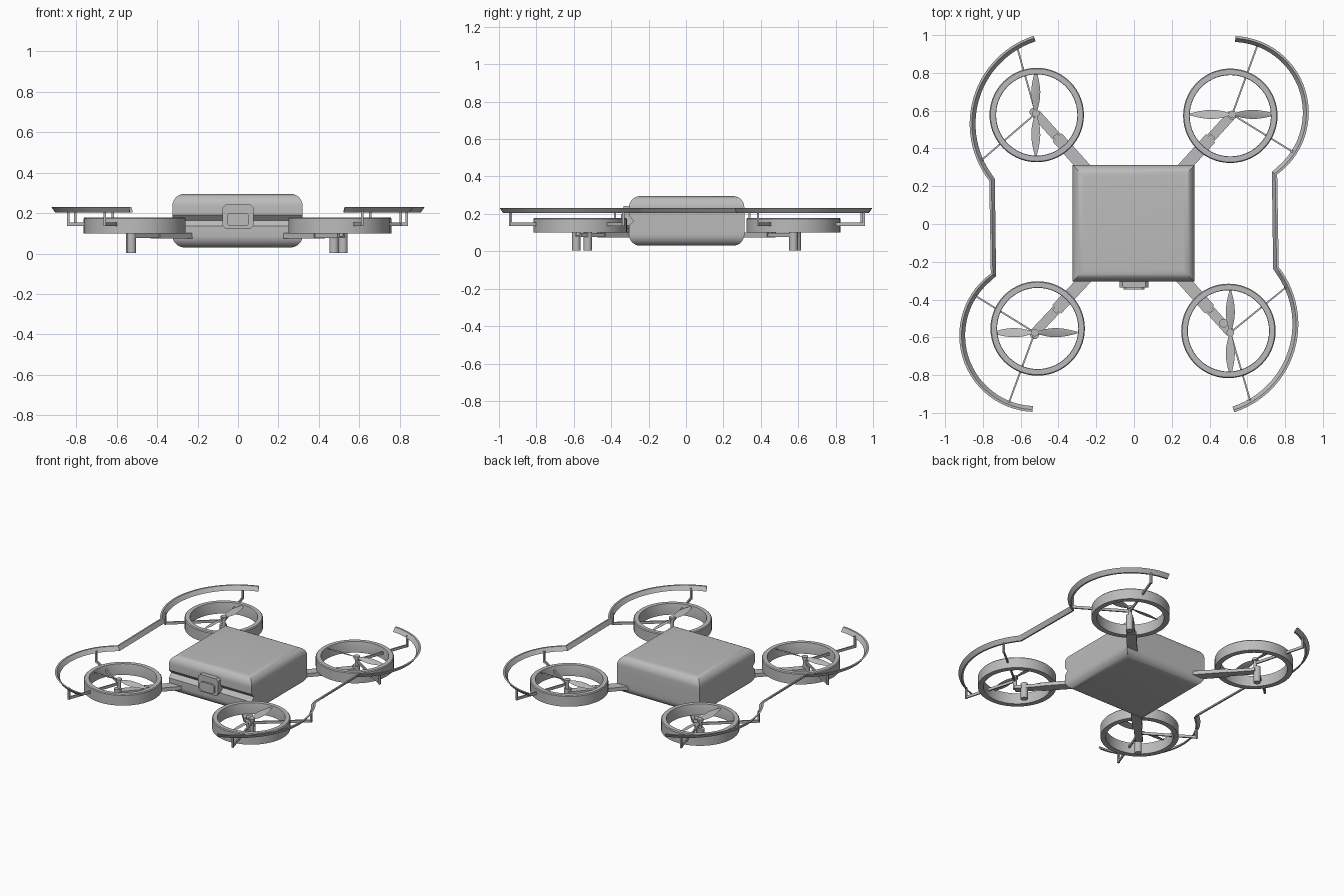
import bpy, bmesh, math
from mathutils import Matrix, Vector

if "Cube" in bpy.data.objects:
    bpy.data.objects.remove(bpy.data.objects["Cube"])

GREY = (0.5, 0.5, 0.5, 1)
mat = bpy.data.materials.new("plain_grey")
mat.use_nodes = True
mat.diffuse_color = GREY
mat.node_tree.nodes["Principled BSDF"].inputs["Base Color"].default_value = GREY


def finish(name, bm, smooth=True):
    """Turn a bmesh into a shaded object with the grey material."""
    bmesh.ops.recalc_face_normals(bm, faces=bm.faces)
    mesh = bpy.data.meshes.new(name)
    bm.to_mesh(mesh)
    bm.free()
    mesh.materials.append(mat)
    ob = bpy.data.objects.new(name, mesh)
    bpy.context.collection.objects.link(ob)
    if smooth:
        bpy.ops.object.select_all(action='DESELECT')
        ob.select_set(True)
        bpy.context.view_layer.objects.active = ob
        bpy.ops.object.shade_smooth_by_angle(angle=math.radians(35))
    return ob


def loft(bm, rings, caps=True, closed=False):
    """Skin a list of equally sized point rings."""
    vs = [[bm.verts.new(p) for p in ring] for ring in rings]
    n = len(vs[0])
    pairs = list(zip(vs, vs[1:])) + ([(vs[-1], vs[0])] if closed else [])
    for a, b in pairs:
        for i in range(n):
            j = (i + 1) % n
            bm.faces.new((a[i], a[j], b[j], b[i]))
    if caps and not closed:
        bm.faces.new(vs[0])
        bm.faces.new(vs[-1])


def bar(name, a, b, width, height):
    """Rectangular bar from a to b."""
    a, b = Vector(a), Vector(b)
    d = (b - a).normalized()
    side = d.cross(Vector((0, 0, 1)))
    side = side.normalized() if side.length > 0.01 else Vector((1, 0, 0))
    up = side.cross(d)
    w, h = side * width / 2, up * height / 2
    bm = bmesh.new()
    loft(bm, [[p + w + h, p - w + h, p - w - h, p + w - h] for p in (a, b)])
    return finish(name, bm, False)


def post(name, x, y, z0, z1, r):
    bm = bmesh.new()
    bmesh.ops.create_cone(bm, cap_ends=True, segments=20, radius1=r, radius2=r, depth=z1 - z0,
                          matrix=Matrix.Translation((x, y, (z0 + z1) / 2)))
    return finish(name, bm)


# Body: rounded along the top and bottom edges, sharp upright corners,
# with a V-shaped opening groove across the front
X0, X1, Y0, Y1, Z0, Z1, R = -0.325, 0.32, -0.305, 0.312, 0.03, 0.295, 0.06
STEPS = 8
curve = [(R * (1 - math.sin(t)), R * (1 - math.cos(t)))
         for t in (math.pi / 2 * i / STEPS for i in range(STEPS + 1))]
profile = [(i, Z0 + h, 0) for i, h in curve]
profile += [(0, 0.135, 0), (0, 0.163, 0.025), (0, 0.19, 0)]
profile += [(i, Z1 - h, 0) for i, h in reversed(curve)]
bm = bmesh.new()
loft(bm, [[(X0 + i, Y0 + i + g, z), (X1 - i, Y0 + i + g, z), (X1 - i, Y1 - i, z), (X0 + i, Y1 - i, z)]
          for i, z, g in profile])
finish("body", bm)


# Latch: chamfered plate with a raised tab on the front
def latch_plate(name, w, zb, zt, y0, y1, c):
    bm = bmesh.new()
    outline = [(-w, zb + c), (-w + c, zb), (w - c, zb), (w, zb + c),
               (w, zt - c), (w - c, zt), (-w + c, zt), (-w, zt - c)]
    loft(bm, [[(x, y, z) for x, z in outline] for y in (y0, y1)])
    finish(name, bm, False)


latch_plate("latch_base", 0.077, 0.122, 0.242, -0.335, -0.28, 0.015)
latch_plate("latch_tab", 0.055, 0.135, 0.2, -0.348, -0.33, 0.012)

# Rotor units: ring centre, hub, foot, blade heading, strut ends
units = {
    "back_left": ((0.51, 0.573), (0.52, 0.58), (0.52, 0.575), 0, [(0.655, 0.95), (0.835, 0.385)]),
    "back_right": ((-0.515, 0.577), (-0.52, 0.585), (-0.53, 0.592), 90, [(-0.62, 0.94), (-0.805, 0.34)]),
    "front_right": ((-0.51, -0.553), (-0.525, -0.575), (-0.527, -0.587), 0, [(-0.66, -0.94), (-0.84, -0.38)]),
    "front_left": ((0.50, -0.566), (0.51, -0.575), (0.475, -0.525), 90, [(0.615, -0.935), (0.805, -0.335)]),
}


def duct(name, cx, cy):
    bm = bmesh.new()
    section = [(0.25, 0.1), (0.25, 0.172), (0.245, 0.178), (0.217, 0.178), (0.215, 0.172), (0.215, 0.1)]
    n = 56
    rings = []
    for k in range(n):
        c, s = math.cos(math.tau * k / n), math.sin(math.tau * k / n)
        rings.append([(cx + r * c, cy + r * s, z) for r, z in section])
    loft(bm, rings, closed=True)
    finish(name, bm)


def propeller(name, x, y, heading):
    bm = bmesh.new()
    n = 12
    for turn in (0, 180):
        rot = Matrix.Translation((x, y, 0.168)) @ Matrix.Rotation(math.radians(heading + turn), 4, 'Z')
        rings = []
        for k in range(n + 1):
            u = k / n
            w = 0.004 + 0.021 * math.sin(math.pi * u ** 0.9)
            tilt = math.radians(24 - 14 * u)
            dy, dz = w * math.cos(tilt), w * math.sin(tilt)
            px = 0.005 + 0.222 * u
            rings.append([rot @ Vector(p) for p in ((px, -dy, -dz), (px, 0, -0.002),
                                                    (px, dy, dz), (px, 0, 0.003))])
        loft(bm, rings)
    finish(name, bm)


for side, (ring, hub, foot, heading, ends) in units.items():
    hx, hy = hub
    duct(side + "_duct", *ring)
    propeller(side + "_propeller", hx, hy, heading)
    post(side + "_shaft", hx, hy, 0.085, 0.176, 0.012)
    post(side + "_cap", hx, hy, 0.16, 0.178, 0.02)
    post(side + "_foot", *foot, 0.003, 0.115, 0.023)

    # Arm: slim outer half on a wider root that runs into the body
    root = Vector((math.copysign(0.22, hx), math.copysign(0.25, hy), 0.088))
    tip = Vector((hx, hy, 0.088))
    mid = root.lerp(tip, 0.62)
    bar(side + "_arm_root", root, mid, 0.065, 0.026)
    bar(side + "_arm_tip", mid, tip, 0.05, 0.022)
    bar(side + "_arm_joint", root.lerp(tip, 0.57) + Vector((0, 0, 0.014)),
        root.lerp(tip, 0.66) + Vector((0, 0, 0.014)), 0.03, 0.012)

    # Guard struts: level rod from the hub, then an upright to the guard
    for k, (ex, ey) in enumerate(ends):
        bar(f"{side}_strut_{k}", (hx, hy, 0.145), (ex, ey, 0.145), 0.009, 0.018)
        bar(f"{side}_upright_{k}", (ex, ey, 0.136), (ex, ey, 0.216), 0.012, 0.012)


# Side guards: slanted strip along two arcs and a straight, turned for the other side
def arc(cx, cy, r, a0, a1, n=28):
    return [Vector((cx + r * math.cos(a), cy + r * math.sin(a), 0))
            for a in (math.radians(a0 + (a1 - a0) * k / n) for k in range(n + 1))]


path = arc(0.52, 0.59, 0.405, 87.5, -54) + arc(0.38, -0.53, 0.49, 38, -72)
section = [(0, 0.231), (0.012, 0.231), (0.031, 0.204), (0.02, 0.204)]
for name, angle in (("left_guard", 0), ("right_guard", math.pi)):
    turn = Matrix.Rotation(angle, 3, 'Z')
    rings = []
    for k, p in enumerate(path):
        before = (p - path[max(k - 1, 0)]).normalized()
        after = (path[min(k + 1, len(path) - 1)] - p).normalized()
        t = (before + after).normalized()
        inward = Vector((t.y, -t.x, 0))
        rings.append([turn @ (p + inward * d + Vector((0, 0, z))) for d, z in section])
    bm = bmesh.new()
    loft(bm, rings)
    finish(name, bm)
